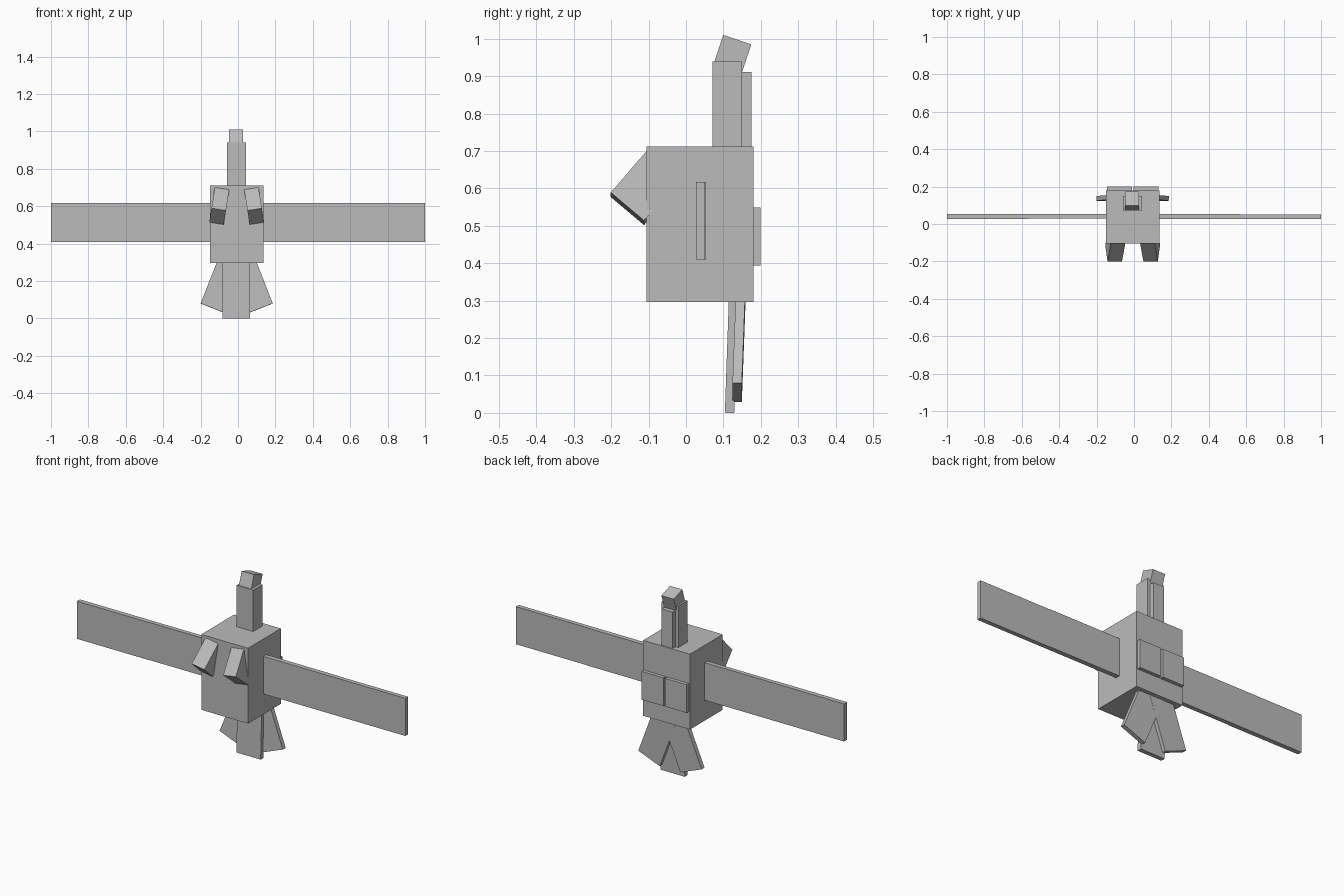
import bpy
from math import radians
from mathutils import Euler, Matrix, Vector

cube = bpy.data.objects.get("Cube")
if cube:
    bpy.data.objects.remove(cube, do_unlink=True)

# One flat grey for every part
grey = bpy.data.materials.new("plain grey")
grey.use_nodes = True
grey.diffuse_color = (0.5, 0.5, 0.5, 1)
grey.node_tree.nodes["Principled BSDF"].inputs["Base Color"].default_value = (0.5, 0.5, 0.5, 1)

MID = -0.007  # x of the body's own mirror plane


def box(name, centre, size, tilt=(0, 0, 0)):
    """Flat-faced box, tilted by degrees about x, y, z."""
    bpy.ops.mesh.primitive_cube_add(size=1)
    obj = bpy.context.object
    obj.name = name
    turn = Euler([radians(a) for a in tilt]).to_matrix().to_4x4()
    scale = Matrix.Diagonal(Vector(size).to_4d())
    obj.data.transform(Matrix.Translation(centre) @ turn @ scale)
    obj.data.materials.append(grey)
    return obj


def span(name, x, y, z):
    """Upright box given by its limits on each axis."""
    limits = (x, y, z)
    return box(name, [(a + b) / 2 for a, b in limits], [b - a for a, b in limits])


# Body, neck and head
span("body", (-0.15, 0.135), (-0.105, 0.18), (0.297, 0.712))
span("neck", (-0.058, 0.043), (0.071, 0.15), (0.70, 0.94))
span("neck_back_strip", (-0.04, 0.026), (0.14, 0.175), (0.70, 0.912))
box("head", (MID - 0.003, 0.123, 0.955), (0.075, 0.079, 0.09), (-18.4, 0, 0))

# Wings in two panels each, with a slight step at the joint
span("right_wing_inner", (-0.565, -0.13), (0.029, 0.053), (0.41, 0.617))
span("right_wing_outer", (-1, -0.565), (0.027, 0.053), (0.41, 0.617))
span("left_wing_inner", (0.12, 0.565), (0.027, 0.053), (0.41, 0.617))
span("left_wing_outer", (0.565, 1), (0.027, 0.051), (0.41, 0.617))

# Central tail feather
box("tail_middle", (MID - 0.002, 0.122, 0.16), (0.148, 0.025, 0.32), (-2, 0, 0))

# Mirrored legs, side tail feathers and back plates
for side, s in (("left", 1), ("right", -1)):
    box(side + "_leg", (MID + s * 0.093, -0.108, 0.602),
        (0.078, 0.117, 0.15), (-40.5, -s * 9, 0))
    box(side + "_tail_feather", (MID + s * 0.073, 0.142, 0.194),
        (0.14, 0.025, 0.30), (-2, -s * 21.4, 0))
    box(side + "_back_plate", (MID + s * 0.071, 0.187, 0.472), (0.132, 0.025, 0.155))
